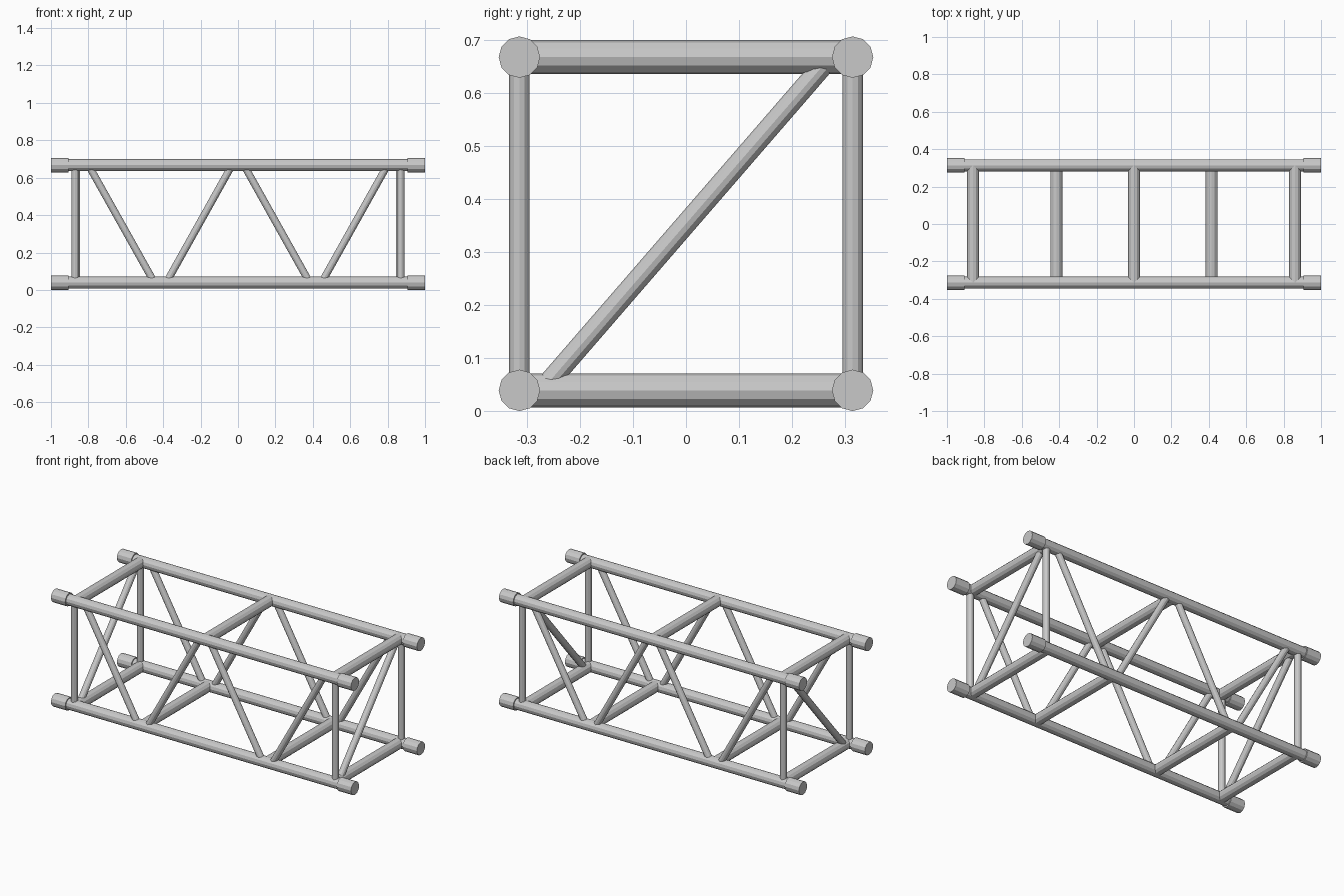
import bpy
from mathutils import Vector

cube = bpy.data.objects.get("Cube")
if cube:
    bpy.data.objects.remove(cube, do_unlink=True)

# Single metal colour
metal = bpy.data.materials.new("light grey metal")
metal.use_nodes = True
GREY = (0.58, 0.58, 0.58, 1)
metal.diffuse_color = GREY
metal.node_tree.nodes["Principled BSDF"].inputs["Base Color"].default_value = GREY

SIDES = 12
Y = 0.314                  # chord offset from the centre line
LOW, HIGH = 0.039, 0.667   # chord heights
CHORD_R, BRACE_R, COUPLER_R = 0.032, 0.0195, 0.039


def tube(name, start, end, radius):
    """Faceted round bar between two points."""
    a, b = Vector(start), Vector(end)
    axis = b - a
    bpy.ops.mesh.primitive_cylinder_add(
        vertices=SIDES, radius=radius, depth=axis.length, location=(a + b) / 2,
        rotation=axis.to_track_quat('Z', 'Y').to_euler())
    obj = bpy.context.object
    obj.name = name
    obj.data.materials.append(metal)
    return obj


# Four long chords with a thicker coupler at each end
for level, z in (("lower", LOW), ("upper", HIGH)):
    for side, y in (("front", -Y), ("back", Y)):
        tube(f"{level}_{side}_chord", (-0.95, y, z), (0.95, y, z), CHORD_R)
        for s in (-1, 1):
            tube(f"{level}_{side}_coupler", (s * 0.905, y, z), (s, y, z), COUPLER_R)

# Cross bars joining front and back chords
for level, z, stations in (("upper", HIGH, (-0.861, 0, 0.861)),
                           ("lower", LOW, (-0.861, -0.415, 0.415, 0.861))):
    for x in stations:
        tube(f"{level}_cross_bar", (x, -Y, z), (x, Y, z), CHORD_R)

for s in (-1, 1):
    # End posts and zigzag braces on both long faces
    for side, y in (("front", -Y), ("back", Y)):
        tube(f"{side}_end_post", (s * 0.871, y, LOW), (s * 0.871, y, HIGH), BRACE_R)
        tube(f"{side}_outer_brace", (s * 0.447, y, LOW), (s * 0.799, y, HIGH), BRACE_R)
        tube(f"{side}_inner_brace", (s * 0.383, y, LOW), (s * 0.032, y, HIGH), BRACE_R)
    # Diagonal across each end frame
    tube("end_diagonal", (s * 0.865, -0.272, LOW), (s * 0.865, 0.272, HIGH), BRACE_R)
